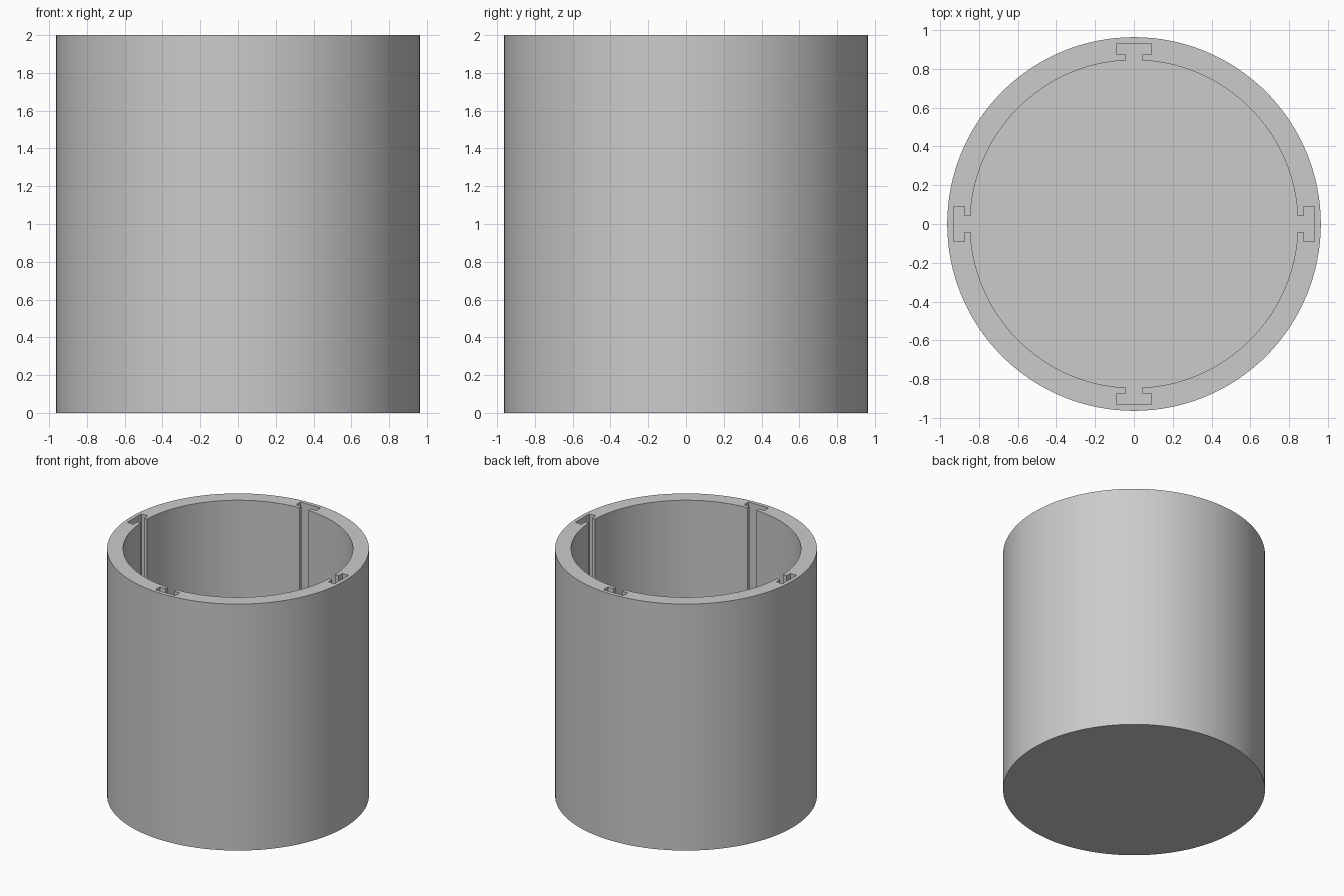
import bpy, bmesh, math
from mathutils import Matrix, Vector

OUTER, INNER, HEIGHT, FLOOR = 0.963, 0.845, 2.0, 0.12
NECK, HEAD = 0.04, 0.09              # half widths of the T slots
HEAD_IN, HEAD_OUT = 0.874, 0.931     # radial extent of the slot heads
ARC_STEPS, OUTER_STEPS = 32, 128

cube = bpy.data.objects.get("Cube")
if cube:
    bpy.data.objects.remove(cube, do_unlink=True)

grey = bpy.data.materials.new("plain grey")
grey.use_nodes = True
colour = (0.6, 0.6, 0.6, 1)
grey.diffuse_color = colour
grey.node_tree.nodes["Principled BSDF"].inputs["Base Color"].default_value = colour


def bore_outline():
    """Bore circle interrupted by four T slots, counter-clockwise."""
    half = math.asin(NECK / INNER)
    slot = [(HEAD_IN, -NECK), (HEAD_IN, -HEAD), (HEAD_OUT, -HEAD),
            (HEAD_OUT, HEAD), (HEAD_IN, HEAD), (HEAD_IN, NECK)]
    quarter = [Vector((x, y, 0)) for x, y in slot]
    for i in range(ARC_STEPS + 1):
        a = half + (math.pi / 2 - 2 * half) * i / ARC_STEPS
        quarter.append(Vector((INNER * math.cos(a), INNER * math.sin(a), 0)))
    return [Matrix.Rotation(k * math.pi / 2, 3, 'Z') @ p
            for k in range(4) for p in quarter]


def circle_outline():
    return [Vector((OUTER * math.cos(a), OUTER * math.sin(a), 0))
            for a in (2 * math.pi * i / OUTER_STEPS for i in range(OUTER_STEPS))]


bm = bmesh.new()


def wall(outline, low):
    """Closed end at the low height with a wall up to the rim; returns rim edges."""
    bottom = [bm.verts.new((p.x, p.y, low)) for p in outline]
    top = [bm.verts.new((p.x, p.y, HEIGHT)) for p in outline]
    bm.faces.new(bottom)
    n = len(outline)
    for i in range(n):
        j = (i + 1) % n
        bm.faces.new((bottom[i], bottom[j], top[j], top[i]))
    return [bm.edges.get((top[i], top[(i + 1) % n])) for i in range(n)]


# Outside shell, slotted bore and the flat rim joining them
rim = wall(circle_outline(), 0) + wall(bore_outline(), FLOOR)
bmesh.ops.triangle_fill(bm, edges=rim, use_beauty=True, normal=(0, 0, 1))
bmesh.ops.recalc_face_normals(bm, faces=bm.faces)

mesh = bpy.data.meshes.new("slotted_cup")
bm.to_mesh(mesh)
bm.free()
mesh.materials.append(grey)
cup = bpy.data.objects.new("slotted_cup", mesh)
bpy.context.collection.objects.link(cup)
bpy.ops.object.select_all(action='DESELECT')
cup.select_set(True)
bpy.context.view_layer.objects.active = cup
bpy.ops.object.shade_smooth_by_angle(angle=math.radians(30))
